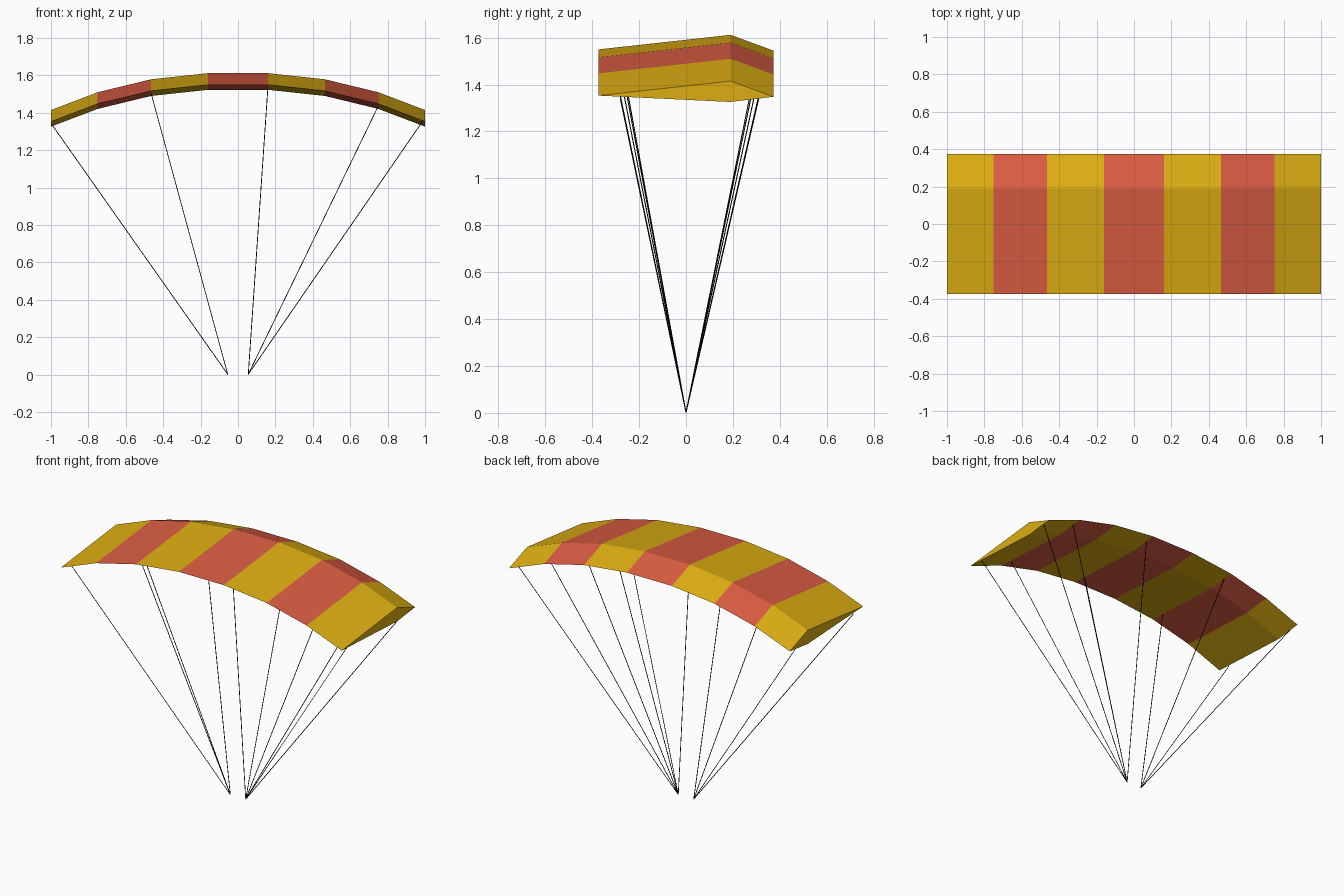
import bpy, bmesh
from mathutils import Vector

if "Cube" in bpy.data.objects:
    bpy.data.objects.remove(bpy.data.objects["Cube"])


def material(name, rgb):
    m = bpy.data.materials.new(name)
    m.diffuse_color = (*rgb, 1)
    m.use_nodes = True
    m.node_tree.nodes["Principled BSDF"].inputs["Base Color"].default_value = m.diffuse_color
    return m


yellow = material("canopy yellow", (0.72, 0.42, 0.006))
red = material("canopy red", (0.70, 0.107, 0.055))
black = material("line black", (0.004, 0.004, 0.004))


def finish(bm, name, mats):
    bmesh.ops.recalc_face_normals(bm, faces=bm.faces[:])
    me = bpy.data.meshes.new(name)
    bm.to_mesh(me)
    bm.free()
    for m in mats:
        me.materials.append(m)
    ob = bpy.data.objects.new(name, me)
    bpy.context.collection.objects.link(ob)
    return ob


# Canopy: one wing section (y, z) repeated along an arch (x, drop)
section = [(-0.373, 1.55), (0.19, 1.523), (0.373, 1.545), (0.19, 1.612)]
half = [(0.16, 0.0), (0.465, 0.033), (0.75, 0.102), (1.0, 0.197)]
arch = [(-x, d) for x, d in reversed(half)] + half

bm = bmesh.new()
rings = [[bm.verts.new((x, y, z - d)) for y, z in section] for x, d in arch]
for i, (a, b) in enumerate(zip(rings, rings[1:])):
    for k in range(4):
        n = (k + 1) % 4
        f = bm.faces.new((a[k], a[n], b[n], b[k]))
        f.material_index = i % 2          # alternating panels
bm.faces.new(rings[0])
bm.faces.new(rings[-1])
finish(bm, "canopy", [yellow, red])


# Suspension lines: thin rods from the two hand points to the canopy underside
def rod(bm, p, q, r=0.0022):
    p, q = Vector(p), Vector(q)
    d = q - p
    mat = d.to_track_quat('Z', 'Y').to_matrix().to_4x4()
    mat.translation = (p + q) / 2
    bmesh.ops.create_cone(bm, cap_ends=True, segments=6, radius1=r, radius2=r,
                          depth=d.length, matrix=mat)


groups = {
    "left_lines": (-0.055, [(-0.997, 1.34), (-0.465, 1.505)]),
    "right_lines": (0.055, [(0.16, 1.538), (0.75, 1.436), (0.985, 1.352)]),
}
for name, (x0, tops) in groups.items():
    bm = bmesh.new()
    for x, z in tops:
        for y in (-0.28, 0.31):
            rod(bm, (x0, 0, 0.002), (x, y, z))
    finish(bm, name, [black])
